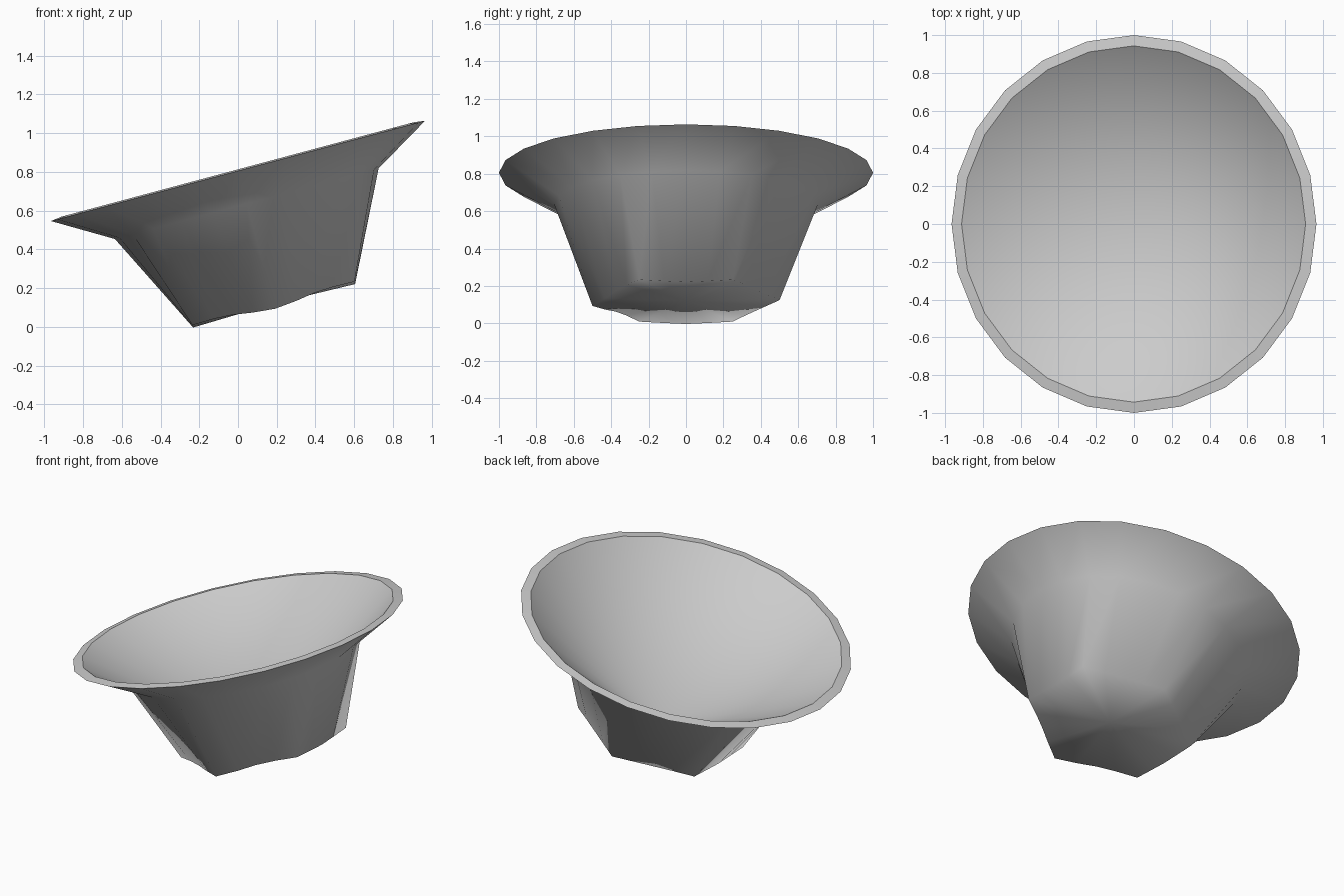
import bpy, bmesh, math
from mathutils import Matrix, Vector

if "Cube" in bpy.data.objects:
    bpy.data.objects.remove(bpy.data.objects["Cube"])

N = 24
tilt = Matrix.Translation((0, 0, 0.805)) @ Matrix.Rotation(math.radians(-15), 4, 'Y')


def hex_radius(a, r):
    # distance to the edge of a hexagon with corners on +-y
    d = (a - math.pi / 2) % (math.pi / 3) - math.pi / 6
    return r * math.cos(math.pi / 6) / math.cos(d)


def ring(bm, r, w, hexagonal=False, lip=0.0):
    verts = []
    for i in range(N):
        a = 2 * math.pi * i / N
        rr = hex_radius(a, r) if hexagonal else r
        # slightly uneven underside: sags at the x edges and front corner
        dip = lip * abs(math.cos(a)) ** 12 + 2 * lip * max(0, -math.sin(a)) ** 12
        verts.append(bm.verts.new(tilt @ Vector((rr * math.cos(a), rr * math.sin(a), w - dip))))
    return verts


def bridge(bm, a, b):
    for i in range(N):
        j = (i + 1) % N
        bm.faces.new((a[i], a[j], b[j], b[i]))


def fan(bm, loop, w):
    tip = bm.verts.new(tilt @ Vector((0, 0, w)))
    for i in range(N):
        bm.faces.new((loop[i], loop[(i + 1) % N], tip))


bm = bmesh.new()
# hexagonal foot, outer wall, flared rim, rim band
rings = [
    ring(bm, 0.50, -0.705, True, 0.016),
    ring(bm, 0.705, -0.175),
    ring(bm, 1.0, 0.0),
    ring(bm, 0.943, 0.008),
]
for a, b in zip(rings, rings[1:]):
    bridge(bm, a, b)
fan(bm, rings[0], -0.71)      # underside
fan(bm, rings[-1], -0.67)     # conical inside
bmesh.ops.recalc_face_normals(bm, faces=bm.faces)

mesh = bpy.data.meshes.new("tilted_bowl")
bm.to_mesh(mesh)
bm.free()
bowl = bpy.data.objects.new("tilted_bowl", mesh)
bpy.context.collection.objects.link(bowl)
bpy.context.view_layer.objects.active = bowl
bowl.select_set(True)
bpy.ops.object.shade_smooth_by_angle(angle=math.radians(95))
# crisp line where the rim band meets the inside
for e in mesh.edges:
    rs = [(tilt.inverted() @ mesh.vertices[v].co) for v in e.vertices]
    if all(abs(p.z - 0.008) < 0.002 for p in rs):
        e.use_edge_sharp = True
